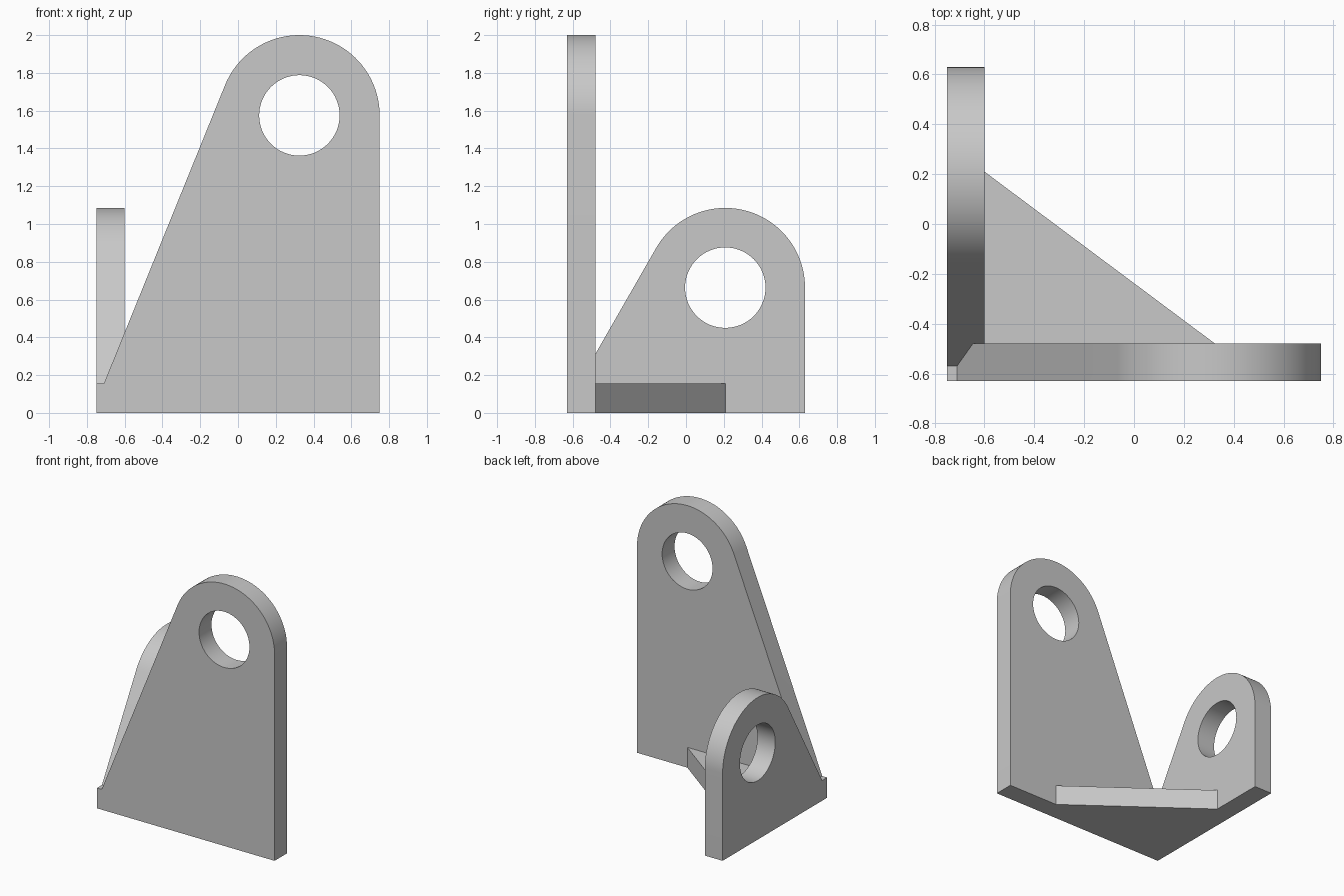
import bpy, bmesh, math
from mathutils import Vector

if "Cube" in bpy.data.objects:
    bpy.data.objects.remove(bpy.data.objects["Cube"], do_unlink=True)

T = 0.15          # plate thickness
X0, Y0 = -0.75, -0.63
LEDGE = 0.155     # height of the base

grey = bpy.data.materials.new("plain grey")
grey.use_nodes = True
colour = (0.58, 0.58, 0.58, 1)
grey.diffuse_color = colour
grey.node_tree.nodes["Principled BSDF"].inputs["Base Color"].default_value = colour


def prism(name, points, place, start, end):
    """Extrude a 2D outline; place(u, v, depth) maps it into space."""
    bm = bmesh.new()
    rings = [[bm.verts.new(place(u, v, d)) for u, v in points] for d in (start, end)]
    bm.faces.new(rings[0])
    bm.faces.new(rings[1][::-1])
    n = len(points)
    for i in range(n):
        j = (i + 1) % n
        bm.faces.new((rings[0][i], rings[1][i], rings[1][j], rings[0][j]))
    bmesh.ops.recalc_face_normals(bm, faces=bm.faces)
    mesh = bpy.data.meshes.new(name)
    bm.to_mesh(mesh)
    bm.free()
    mesh.materials.append(grey)
    obj = bpy.data.objects.new(name, mesh)
    bpy.context.collection.objects.link(obj)
    return obj


def arc(centre, r, a0, a1, steps):
    return [(centre[0] + r * math.cos(a0 + (a1 - a0) * i / steps),
             centre[1] + r * math.sin(a0 + (a1 - a0) * i / steps)) for i in range(steps + 1)]


def combine(body, tool, operation):
    mod = body.modifiers.new("combine", "BOOLEAN")
    mod.operation = operation
    mod.solver = "EXACT"
    mod.object = tool
    bpy.context.view_layer.objects.active = body
    bpy.ops.object.modifier_apply(modifier=mod.name)
    bpy.data.objects.remove(tool, do_unlink=True)


def lug_plate(name, left, foot, centre, r, hole_r, place, start):
    """Upright plate: round eye on top, one straight side, one sloping side."""
    to_foot = Vector((foot - centre[0], LEDGE - centre[1]))
    tangent = math.atan2(to_foot.y, to_foot.x) + 2 * math.pi - math.acos(r / to_foot.length)
    outline = [(left, 0), (centre[0] + r, 0)]
    outline += arc(centre, r, 0, tangent, 48)
    outline += [(foot, LEDGE), (left, LEDGE)]
    plate = prism(name, outline, place, start, start + T)
    hole = prism("hole_cutter", arc(centre, hole_r, 0, 2 * math.pi, 64)[:-1],
                 place, start - T, start + 2 * T)
    combine(plate, hole, "DIFFERENCE")
    return plate


# Tall front plate and short side plate
bracket = lug_plate("bracket", X0, -0.71, (0.325, 1.575), 0.425, 0.213,
                    lambda u, v, d: (u, d, v), Y0)
side = lug_plate("side_plate", Y0, -0.57, (0.208, 0.663), 0.422, 0.213,
                 lambda u, v, d: (d, u, v), X0)
combine(bracket, side, "UNION")

# Triangular base web in the corner
web = prism("base_web", [(X0 + T, Y0 + T), (0.325, Y0 + T), (X0 + T, 0.21)],
            lambda u, v, d: (u, v, d), 0, LEDGE)
combine(bracket, web, "UNION")

# Smooth the rounded rims and holes, keep the plate edges sharp
bpy.ops.object.select_all(action="DESELECT")
bracket.select_set(True)
bpy.context.view_layer.objects.active = bracket
bpy.ops.object.shade_smooth_by_angle(angle=math.radians(30))
